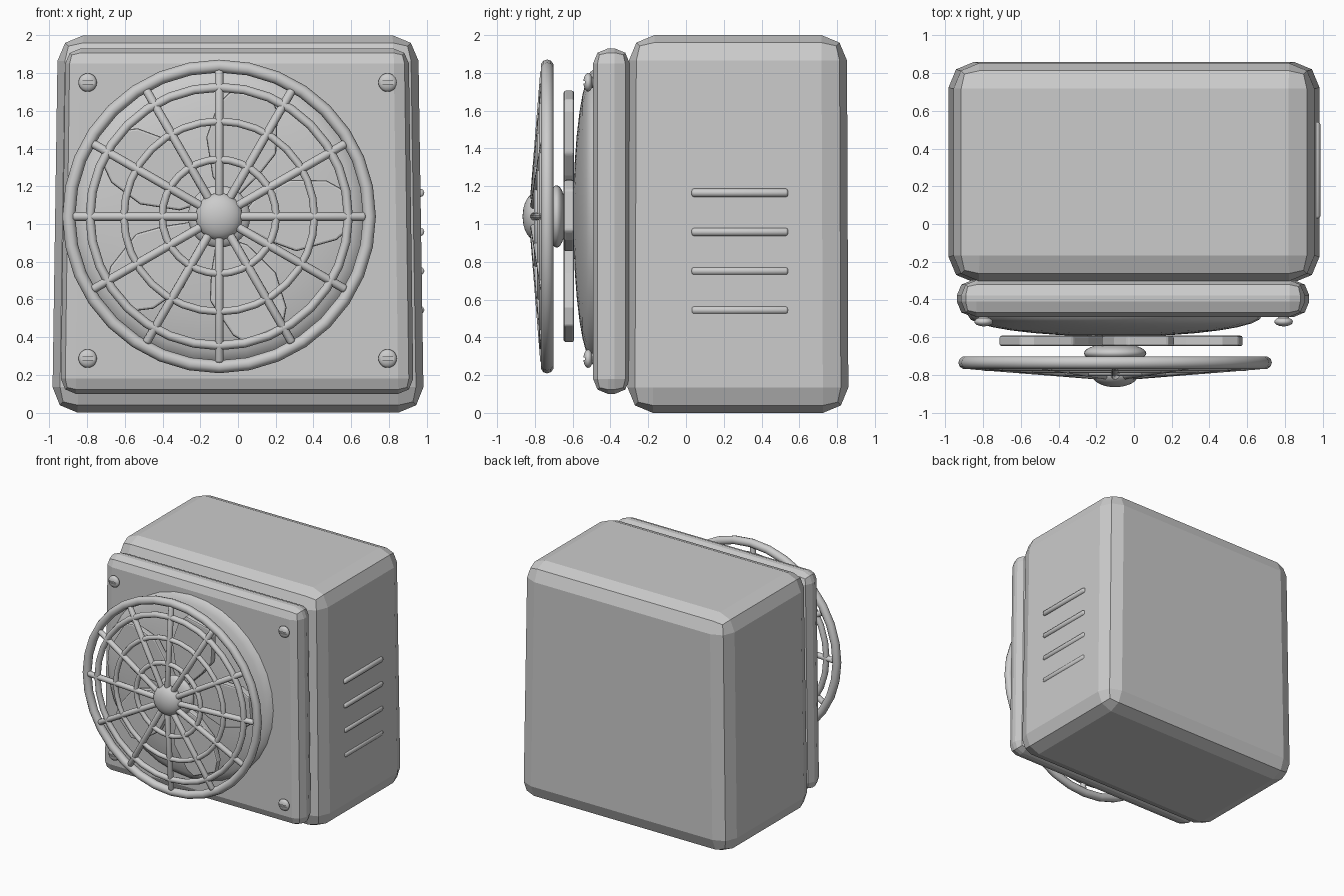
import bpy, bmesh, math
from mathutils import Vector, Matrix

cube = bpy.data.objects.get("Cube")
if cube:
    bpy.data.objects.remove(cube, do_unlink=True)

grey = bpy.data.materials.new("plain_grey")
grey.use_nodes = True
COLOUR = (0.6, 0.6, 0.6, 1)
grey.diffuse_color = COLOUR
grey.node_tree.nodes["Principled BSDF"].inputs["Base Color"].default_value = COLOUR

CX, CZ = -0.10, 1.04          # fan axis
FRONT = Matrix.Rotation(math.pi / 2, 4, 'X')   # local z -> -y


def finish(name, bm, smooth=False):
    bmesh.ops.recalc_face_normals(bm, faces=bm.faces[:])
    mesh = bpy.data.meshes.new(name)
    bm.to_mesh(mesh)
    bm.free()
    mesh.materials.append(grey)
    ob = bpy.data.objects.new(name, mesh)
    bpy.context.collection.objects.link(ob)
    if smooth:
        bpy.ops.object.select_all(action='DESELECT')
        ob.select_set(True)
        bpy.context.view_layer.objects.active = ob
        bpy.ops.object.shade_smooth_by_angle(angle=math.radians(50))
    return ob


def box(name, lo, hi, bevel=0, segments=2, taper=(0, 0)):
    """Box between two corners whose top is narrowed by taper on each side."""
    lo, hi = Vector(lo), Vector(hi)
    mid, size = (lo + hi) / 2, hi - lo
    bm = bmesh.new()
    bmesh.ops.create_cube(bm, size=1)
    for v in bm.verts:
        top = v.co.z > 0
        for i in range(2):
            v.co[i] *= size[i] - (2 * taper[i] if top else 0)
        v.co.z *= size.z
        v.co += mid
    ob = finish(name, bm)
    if bevel:
        mod = ob.modifiers.new("rounded_edges", 'BEVEL')
        mod.width, mod.segments = bevel, segments
    return ob


def ellipsoid(name, centre, radius, depth, u=32, v=16):
    """Flattened ball with its short axis along y."""
    bm = bmesh.new()
    bmesh.ops.create_uvsphere(bm, u_segments=u, v_segments=v, radius=1)
    bm.transform(Matrix.Translation(centre) @ FRONT
                 @ Matrix.Diagonal((radius, radius, depth, 1)))
    return finish(name, bm, True)


def ring(name, y, major, minor, n=32, m=10):
    bm = bmesh.new()
    loops = []
    for i in range(n):
        a = 2 * math.pi * i / n
        loop = []
        for j in range(m):
            b = 2 * math.pi * j / m
            r = major + minor * math.cos(b)
            loop.append(bm.verts.new((CX + r * math.cos(a), y + minor * math.sin(b),
                                      CZ + r * math.sin(a))))
        loops.append(loop)
    for i in range(n):
        p, q = loops[i], loops[(i + 1) % n]
        for j in range(m):
            k = (j + 1) % m
            bm.faces.new((p[j], q[j], q[k], p[k]))
    return finish(name, bm, True)


def rod(name, start, end, radius, segments=10):
    """Round bar with softened ends."""
    start, end = Vector(start), Vector(end)
    axis = end - start
    bm = bmesh.new()
    bmesh.ops.create_cone(bm, cap_ends=True, segments=segments, radius1=radius,
                          radius2=radius, depth=axis.length)
    rims = [e for e in bm.edges if abs(e.verts[0].co.z - e.verts[1].co.z) < 1e-5]
    bmesh.ops.bevel(bm, geom=rims, offset=radius * 0.5, segments=2,
                    affect='EDGES', profile=0.5)
    bm.transform(Matrix.Translation((start + end) / 2)
                 @ axis.to_track_quat('Z', 'Y').to_matrix().to_4x4())
    return finish(name, bm, True)


# Housing and front panel
box("housing", (-0.985, -0.31, 0), (0.985, 0.86, 2), 0.135, taper=(0.03, 0.008))
box("front_panel", (-0.94, -0.492, 0.1), (0.93, -0.298, 1.93), 0.08, taper=(0.025, 0))

# Domed disc behind the fan
ellipsoid("backing_dome", (CX, -0.485, CZ), 0.78, 0.112)

# Fan blades: outline as (distance from axis, sideways offset)
outline = [(0.08, -0.05), (0.25, -0.17), (0.38, -0.24), (0.6, -0.21), (0.66, -0.17),
           (0.67, 0.05), (0.59, 0.11), (0.4, 0.14), (0.2, 0.07)]
for i in range(5):
    a = math.radians(8 + 72 * i)
    bm = bmesh.new()
    face = bm.faces.new([bm.verts.new((CX + r * math.cos(a) - t * math.sin(a), -0.592,
                                       CZ + r * math.sin(a) + t * math.cos(a)))
                         for r, t in outline])
    ext = bmesh.ops.extrude_face_region(bm, geom=[face])
    for v in ext["geom"]:
        if isinstance(v, bmesh.types.BMVert):
            v.co.y = -0.648
    blade = finish(f"fan_blade_{i + 1}", bm)
    mod = blade.modifiers.new("soft_edges", 'BEVEL')
    mod.width, mod.segments = 0.012, 2
ellipsoid("fan_hub", (CX, -0.685, CZ), 0.165, 0.052)


# Shallow conical guard: rings joined by spokes
def guard_y(r):
    return -0.81 + 0.08 * r


ring("guard_rim", -0.735, 0.797, 0.034)
for name, r, thick in (("outer", 0.685, 0.024), ("middle", 0.505, 0.02),
                       ("inner", 0.302, 0.02)):
    ring(f"guard_{name}_ring", guard_y(r), r, thick)
for i in range(12):
    a = math.tau * i / 12
    ends = [(CX + r * math.cos(a), guard_y(r), CZ + r * math.sin(a)) for r in (0.1, 0.775)]
    rod(f"guard_spoke_{i + 1}", *ends, 0.023)
ellipsoid("guard_cap", (CX, -0.795, CZ), 0.125, 0.07)

# Corner screws with slotted heads
for side, x in (("right", -0.797), ("left", 0.793)):
    for level, z in (("lower", 0.287), ("upper", 1.75)):
        name = f"{level}_{side}_screw"
        rod(name + "_shank", (x, -0.48, z), (x, -0.52, z), 0.03)
        head = ellipsoid(name, (x, -0.518, z), 0.049, 0.025, 20, 10)
        cutter = box(name + "_slot_cutter", (x - 0.035, -0.56, z - 0.007),
                     (x + 0.035, -0.53, z + 0.007))
        cutter.hide_render = True
        cutter.hide_viewport = True
        mod = head.modifiers.new("slot", 'BOOLEAN')
        mod.operation, mod.object, mod.solver = 'DIFFERENCE', cutter, 'EXACT'

# Vent ribs on one flank
for i in range(4):
    z = 1.165 - 0.207 * i
    rod(f"vent_rib_{i + 1}", (0.965, 0.03, z), (0.965, 0.54, z), 0.023, 8)
